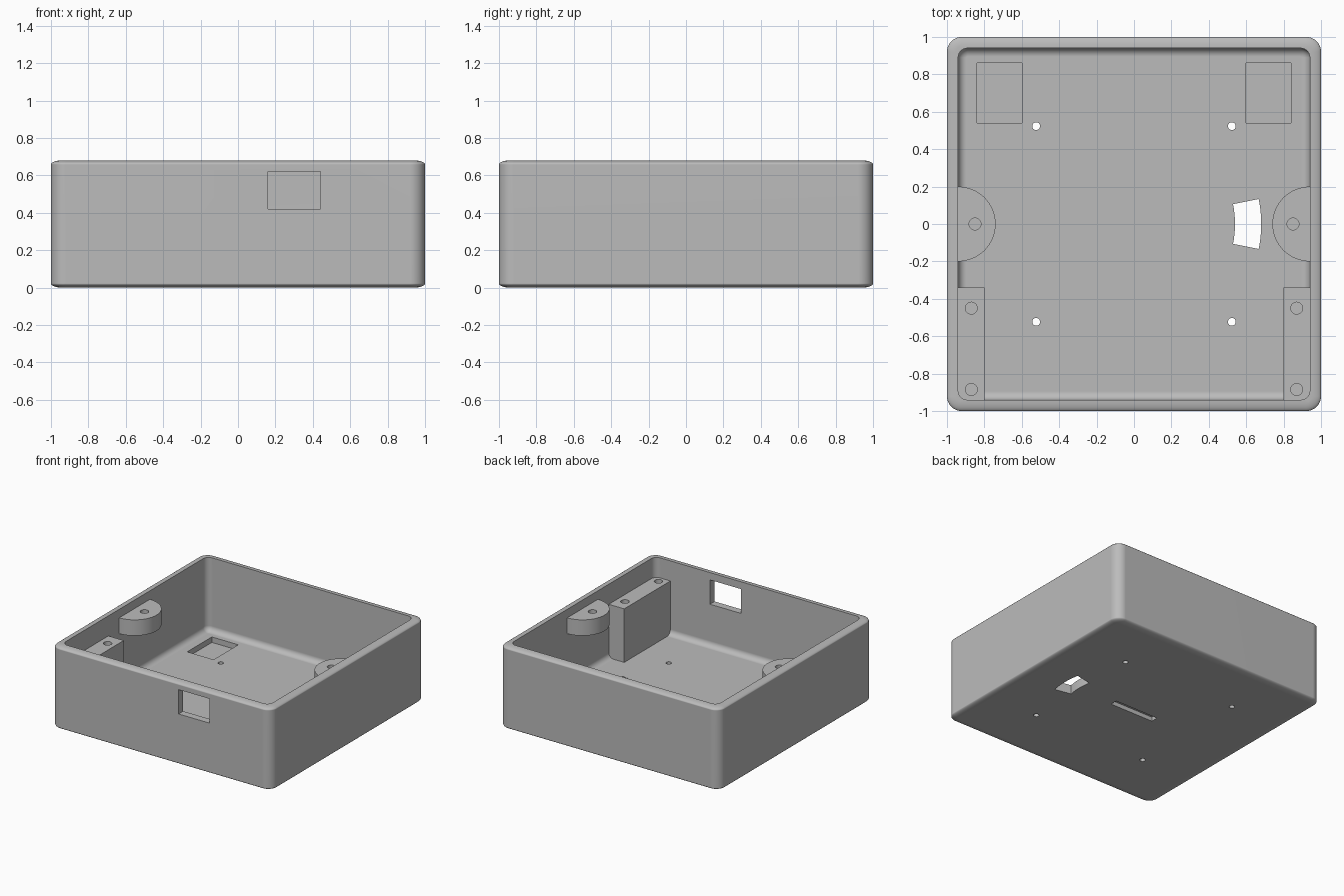
import bpy, bmesh, math
from mathutils import Matrix, Vector

old = bpy.data.objects.get("Cube")
if old:
    bpy.data.objects.remove(old, do_unlink=True)

HEIGHT, FLOOR, INNER = 0.68, 0.075, 0.94

grey = bpy.data.materials.new("plain grey")
grey.use_nodes = True
grey.diffuse_color = (0.5, 0.5, 0.5, 1)
grey.node_tree.nodes["Principled BSDF"].inputs["Base Color"].default_value = grey.diffuse_color


def rounded_square(half, radius, z, steps=10):
    """Points of a square outline with rounded corners."""
    pts = []
    for corner in range(4):
        sx, sy = ((1, 1), (-1, 1), (-1, -1), (1, -1))[corner]
        for i in range(steps + 1):
            a = math.pi / 2 * (corner + i / steps)
            pts.append(Vector((sx * (half - radius) + radius * math.cos(a),
                               sy * (half - radius) + radius * math.sin(a), z)))
    return pts


def loft(bm, rings):
    """Join outlines into a closed solid."""
    loops = [[bm.verts.new(p) for p in ring] for ring in rings]
    for a, b in zip(loops, loops[1:]):
        for i in range(len(a)):
            j = (i + 1) % len(a)
            bm.faces.new((a[i], a[j], b[j], b[i]))
    bm.faces.new(loops[0][::-1])
    bm.faces.new(loops[-1])


def prism(bm, outline, z0, z1):
    loft(bm, [[Vector((x, y, z)) for x, y in outline] for z in (z0, z1)])


def box(bm, x0, x1, y0, y1, z0, z1):
    prism(bm, [(x0, y0), (x1, y0), (x1, y1), (x0, y1)], z0, z1)


def arc(cx, cy, r, a0, a1, n):
    return [(cx + r * math.cos(a0 + (a1 - a0) * i / n),
             cy + r * math.sin(a0 + (a1 - a0) * i / n)) for i in range(n + 1)]


def cylinder(bm, x, y, r, z0, z1):
    prism(bm, arc(x, y, r, 0, math.tau, 24)[:-1], z0, z1)


def make(name, bm):
    bmesh.ops.recalc_face_normals(bm, faces=bm.faces)
    mesh = bpy.data.meshes.new(name)
    bm.to_mesh(mesh)
    bm.free()
    mesh.materials.append(grey)
    obj = bpy.data.objects.new(name, mesh)
    bpy.context.collection.objects.link(obj)
    return obj


def finish(obj, cutter_bm):
    """Cut the openings, then shade."""
    cutter = make(obj.name + "_cutter", cutter_bm)
    cutter.hide_render = True
    bpy.ops.object.select_all(action='DESELECT')
    bpy.context.view_layer.objects.active = obj
    obj.select_set(True)
    cut = obj.modifiers.new("openings", 'BOOLEAN')
    cut.object, cut.solver = cutter, 'EXACT'
    bpy.ops.object.modifier_apply(modifier=cut.name)
    bpy.data.objects.remove(cutter, do_unlink=True)
    bpy.ops.object.shade_smooth_by_angle(angle=math.radians(30))
    weight = obj.modifiers.new("even_normals", 'WEIGHTED_NORMAL')
    weight.keep_sharp = True


# Open case: soft outer edges, straight inner walls, filleted floor
rings = []
STEPS, EDGE_W, EDGE_H, FILLET = 8, 0.06, 0.022, 0.045
turns = [math.pi / 2 * i / STEPS for i in range(STEPS + 1)]
for t in turns:
    half = 1 - EDGE_W * (1 - math.sin(t))
    rings.append(rounded_square(half, half - 0.92, EDGE_H * (1 - math.cos(t))))
for t in turns:
    half = 1 - EDGE_W * (1 - math.cos(t))
    rings.append(rounded_square(half, max(half - 0.92, 0.02), HEIGHT - EDGE_H * (1 - math.sin(t))))
rings[-1] = rounded_square(INNER + 0.003, 0.053, HEIGHT)
rings.append(rounded_square(INNER, 0.05, HEIGHT))
for t in turns:
    inset = FILLET * (1 - math.cos(t))
    rings.append(rounded_square(INNER - inset, 0.05 - inset, FLOOR + FILLET * (1 - math.sin(t))))
bm = bmesh.new()
loft(bm, rings)
case = make("case", bm)

# Openings in the case
bm = bmesh.new()
box(bm, 0.16, 0.44, -1.1, -0.9, 0.42, 0.62)          # front port
box(bm, -0.2, 0.2, -0.03, 0.03, -0.1, 0.035)         # slot underneath
sweep = math.asin(0.12 / 0.61)
prism(bm, arc(0, 0, 0.68, -sweep, sweep, 10) + arc(0, 0, 0.54, sweep, -sweep, 10), -0.1, 0.2)
for s in (-1, 1):
    box(bm, s * 0.72 - 0.12, s * 0.72 + 0.12, 0.54, 0.86, 0.03, 0.2)   # floor pockets
    for t in (-1, 1):
        cylinder(bm, s * 0.523, t * 0.523, 0.021, -0.1, 0.2)           # floor holes
finish(case, bm)

# Screw posts and half-round lugs on both side walls
for side, s in (("right", -1), ("left", 1)):
    bm = bmesh.new()
    box(bm, s * 0.87 - 0.07, s * 0.87 + 0.07, -INNER, -0.34, FLOOR - 0.01, 0.515)
    post = make(side + "_screw_post", bm)
    bm = bmesh.new()
    for y in (-0.45, -0.885):
        cylinder(bm, s * 0.87, y, 0.032, 0.3, 0.6)
    finish(post, bm)

    bm = bmesh.new()
    middle = 0 if s < 0 else math.pi
    prism(bm, arc(s * INNER, 0, 0.2, middle - math.pi / 2, middle + math.pi / 2, 32), 0.48, 0.61)
    lug = make(side + "_lid_lug", bm)
    bm = bmesh.new()
    cylinder(bm, s * 0.85, 0, 0.032, 0.5, 0.7)
    finish(lug, bm)
